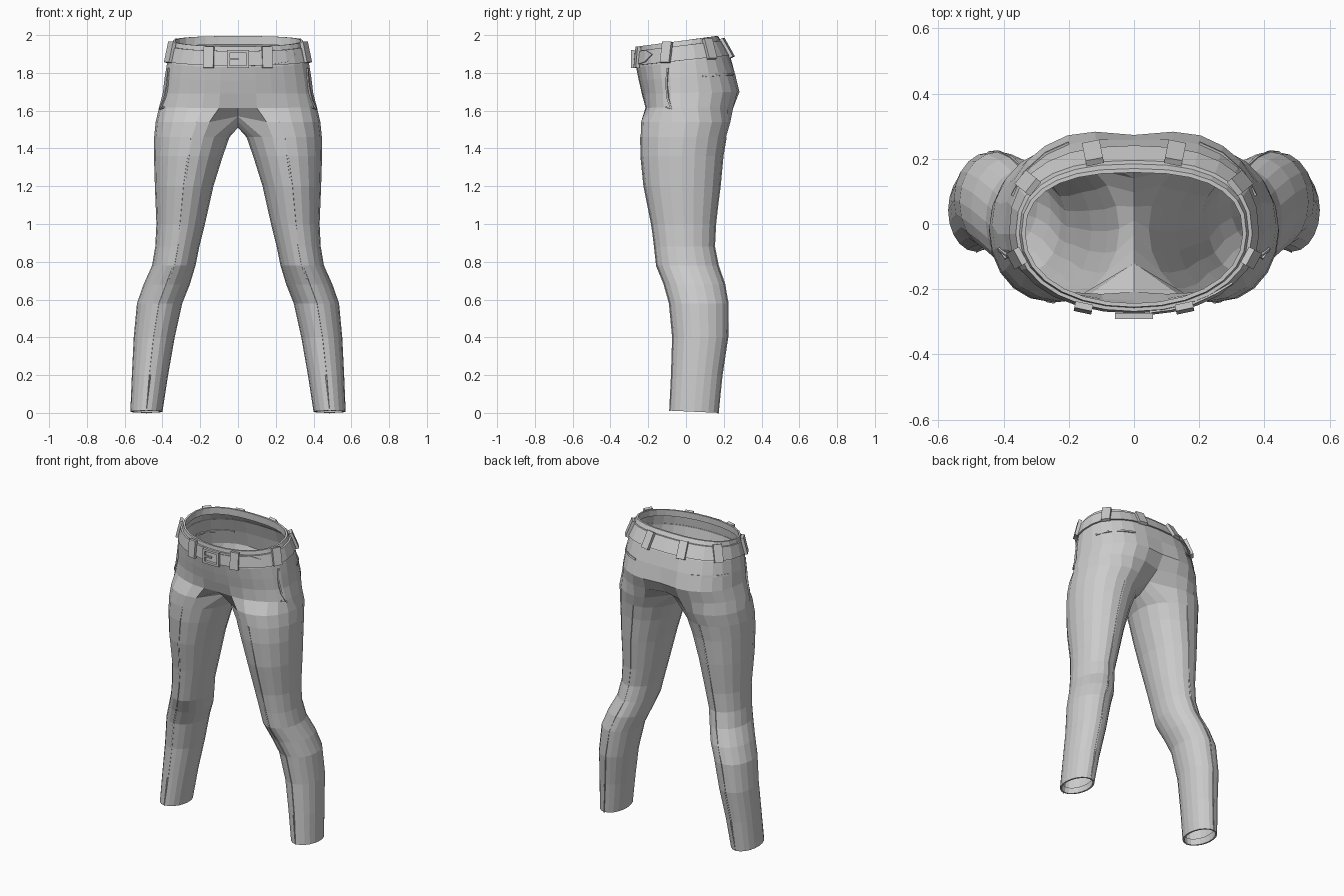
import bpy, bmesh
from math import sin, cos, pi, radians
from mathutils import Vector, Matrix
from mathutils.bvhtree import BVHTree

if "Cube" in bpy.data.objects:
    bpy.data.objects.remove(bpy.data.objects["Cube"])

OUT = 15      # points from front centre round the side to back centre
LEG = 20      # points round a leg


def finish(name, bm, mirror=True):
    bmesh.ops.recalc_face_normals(bm, faces=bm.faces)
    me = bpy.data.meshes.new(name)
    bm.to_mesh(me)
    ob = bpy.data.objects.new(name, me)
    bpy.context.collection.objects.link(ob)
    if mirror:
        m = ob.modifiers.new("Mirror", 'MIRROR')
        m.merge_threshold = 0.0005
    return ob


def half_ring(zf, zb, w, yf, yb, dip_f=0, dip_b=0):
    pts, cy = [], -0.03
    for k in range(OUT):
        t = -pi / 2 + pi * k / (OUT - 1)
        c, s = max(cos(t), 0), sin(t)
        e = 0.8 if s > 0 else 0.95
        x = 0 if k in (0, OUT - 1) else w * c ** e
        y = cy + (yb - cy) * s ** e if s > 0 else cy - (cy - yf) * (-s) ** e
        z = zf + (zb - zf) * (y - yf) / (yb - yf)
        near = max(0, 1 - x / 0.18)
        y += dip_f * near if s < 0 else -dip_b * near
        pts.append(Vector((x, y, z)))
    return pts


def leg_ring(z, xi, xo, yf, yb):
    pts = []
    for k in range(LEG):
        a = radians(-126 + 18 * k)
        pts.append(Vector(((xi + xo) / 2 + (xo - xi) / 2 * cos(a),
                           (yf + yb) / 2 + (yb - yf) / 2 * sin(a), z)))
    return pts


def loft(bm, rows, closed):
    for a, b in zip(rows, rows[1:]):
        n = min(len(a), len(b))
        for k in range(n if closed else n - 1):
            j = (k + 1) % n
            bm.faces.new((a[k], a[j], b[j], b[k]))


def add(bm, pts):
    return [bm.verts.new(p) for p in pts]


# Trousers: waist and seat rows, crotch ring, then leg rows
TOP = (1.94, 1.995, .345, -.255, .170)
LOW = (1.83, 1.885, .375, -.264, .235)
seat_rows = [
    (1.90, 1.95, .335, -.243, .158),
    (1.94, 1.995, .333, -.243, .158),
    TOP, LOW,
    (1.76, 1.80, .388, -.250, .268, 0, .010),
    (1.69, 1.70, .398, -.234, .298, 0, .025),
    (1.615, 1.62, .418, -.228, .275, .02, .055)]
leg_rows = [
    (1.46, .045, .444, -.240, .212), (1.36, .080, .445, -.238, .195),
    (1.20, .130, .440, -.222, .180), (1.00, .175, .432, -.182, .156),
    (.88, .205, .438, -.166, .150), (.78, .225, .455, -.155, .170),
    (.68, .255, .500, -.115, .205), (.58, .295, .535, -.087, .222),
    (.40, .335, .552, -.070, .220), (.20, .370, .562, -.076, .190),
    (.01, .400, .570, -.085, .170), (.01, .410, .560, -.075, .160),
    (.05, .406, .556, -.072, .160)]
crotch = leg_ring(1.54, 0, .436, -.238, .235)
for k in range(OUT - 1, LEG + 1):
    u = (k - OUT + 1) / (LEG - OUT + 1)
    crotch[k % LEG] = Vector((0, .14 - .26 * u, 1.57 - .06 * sin(pi * u)))

body = bmesh.new()
rows = [add(body, half_ring(*r)) for r in seat_rows]
ring = add(body, crotch)
loft(body, rows + [ring], False)
hems = [leg_ring(*r) for r in leg_rows]
for r in hems[-3:-1]:
    for p in r:
        p.z = max(0, .006 - .045 * (p.y - .045))
loft(body, [ring] + [add(body, r) for r in hems], True)
finish("trousers", body)
body_tree = BVHTree.FromBMesh(body)

# Belt: closed band round the waist
def belt_ring(t, off):
    r = [a + (b - a) * t for a, b in zip(TOP, LOW)]
    return half_ring(r[0], r[1], r[2] + off, r[3] - off, r[4] + off)

belt = bmesh.new()
loft(belt, [add(belt, belt_ring(t, o)) for t, o in
            ((.22, -.002), (.22, .011), (.92, .011), (.92, -.002))], False)
finish("belt", belt)
belt_tree = BVHTree.FromBMesh(belt)


def snap(tree, p):
    loc, n, _, _ = tree.find_nearest(Vector(p))
    axis = Vector((.27 if loc.z < 1.5 else 0, 0, loc.z))
    return loc, (n if n.dot(loc - axis) > 0 else -n)


def ribbon(name, tree, pts, widths, h, mirror=True):
    bm = bmesh.new()
    hits = [snap(tree, p) for p in pts]
    rings = []
    for i, (loc, n) in enumerate(hits):
        tan = hits[min(i + 1, len(hits) - 1)][0] - hits[max(i - 1, 0)][0]
        s = tan.cross(n).normalized() * widths[i]
        rings.append(add(bm, [loc - s - n * .004, loc + s - n * .004,
                              loc + s + n * h, loc - s + n * h]))
    loft(bm, rings, True)
    bm.faces.new(rings[0])
    bm.faces.new(rings[-1])
    finish(name, bm, mirror)


def box(bm, size, mat):
    bmesh.ops.create_cube(bm, size=1, matrix=mat @ Matrix.Diagonal((*size, 1)))


# Belt tongue past the buckle, with a pointed end
ribbon("belt_tip", belt_tree,
       [(.05, -.29, 1.872), (.12, -.28, 1.875), (.19, -.25, 1.882),
        (.25, -.21, 1.888), (.29, -.17, 1.895)],
       [.034, .034, .034, .032, .002], .007, False)

# Belt loops
loops = bmesh.new()
for x, y, z in ((.16, -.28, 1.885), (.37, -.11, 1.912),
                (.33, .13, 1.93), (.13, .24, 1.945)):
    loc, n = snap(belt_tree, (x, y, z))
    up = (Vector((0, 0, 1)) - n * n.z).normalized()
    rot = Matrix((up.cross(n) * -1, n, up)).transposed().to_4x4()
    box(loops, (.055, .020, .112), Matrix.Translation(loc + n * .006) @ rot)
finish("belt_loops", loops)

# Buckle frame with prong
buckle = bmesh.new()
for size, pos in (((.118, .018, .014), (0, -.282, 1.913)),
                  ((.118, .018, .014), (0, -.282, 1.833)),
                  ((.014, .018, .08), (-.052, -.282, 1.873)),
                  ((.014, .018, .08), (.052, -.282, 1.873)),
                  ((.06, .012, .010), (-.028, -.284, 1.873))):
    box(buckle, size, Matrix.Translation(pos))
finish("buckle", buckle, False)

# Front pocket edge and back pocket slit
ribbon("front_pocket", body_tree,
       [(.40, -.115, 1.83), (.41, -.125, 1.74), (.42, -.115, 1.67),
        (.43, -.09, 1.61), (.42, -.125, 1.625)], [.005] * 5, .008)
ribbon("back_pocket", body_tree,
       [(.38, .09, 1.785), (.34, .16, 1.79), (.28, .23, 1.797),
        (.21, .27, 1.80)], [.006] * 4, .007)

# Pressed seams down the front and back of each leg
for name, k in (("front_seam", 2), ("back_seam", 12)):
    pts = [r[k] for r in hems[:-2]]
    ribbon(name, body_tree, pts, [.004] * len(pts), .003)
